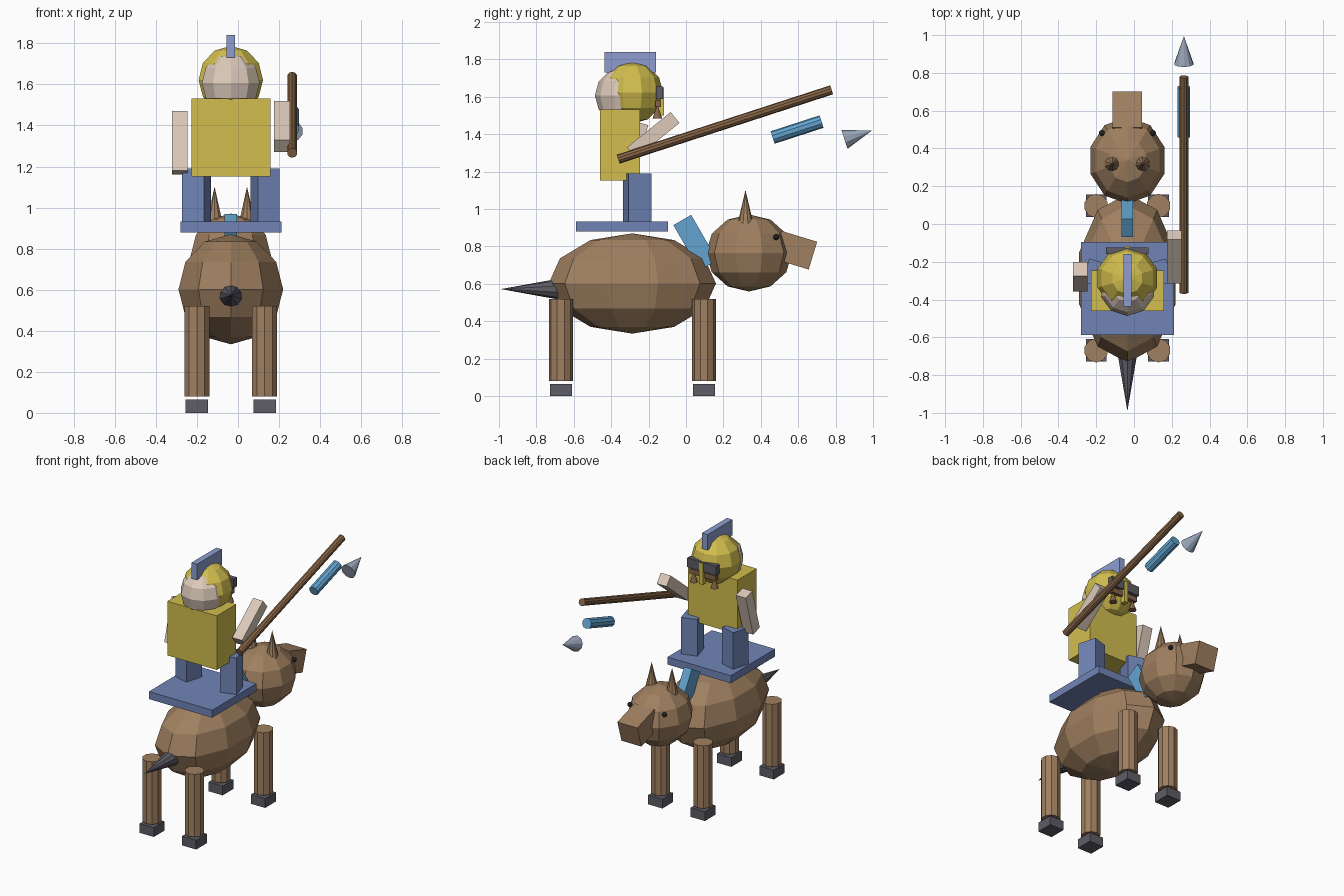
import bpy, bmesh
from math import radians
from mathutils import Matrix

cube = bpy.data.objects.get("Cube")
if cube:
    bpy.data.objects.remove(cube, do_unlink=True)

CX = -0.035  # mirror plane of animal and rider


def material(name, rgb):
    linear = [((c / 255 + 0.055) / 1.055) ** 2.4 for c in rgb] + [1]
    m = bpy.data.materials.new(name)
    m.use_nodes = True
    m.diffuse_color = linear
    m.node_tree.nodes["Principled BSDF"].inputs["Base Color"].default_value = linear
    return m


brown = material("hide brown", (160, 128, 96))
wood = material("dark wood brown", (134, 100, 70))
gold = material("armour gold", (210, 190, 78))
blue = material("saddle blue", (112, 132, 182))
crest_blue = material("crest blue", (142, 158, 208))
sky = material("bright blue", (98, 164, 208))
skin = material("skin beige", (220, 202, 186))
grey = material("dark grey", (94, 92, 102))
steel = material("steel", (155, 168, 188))
black = material("black", (35, 33, 36))


def finish(name, bm, mat, loc, tilt=0, turn=0):
    """tilt leans the local z axis towards +y; turn spins about z."""
    bm.transform(Matrix.Rotation(radians(turn), 4, 'Z') @ Matrix.Rotation(radians(-tilt), 4, 'X'))
    mesh = bpy.data.meshes.new(name)
    bm.to_mesh(mesh)
    bm.free()
    mesh.materials.append(mat)
    ob = bpy.data.objects.new(name, mesh)
    ob.location = loc
    bpy.context.collection.objects.link(ob)


def box(name, mat, size, loc, tilt=0, turn=0):
    bm = bmesh.new()
    bmesh.ops.create_cube(bm, size=1)
    bmesh.ops.scale(bm, vec=size, verts=bm.verts)
    finish(name, bm, mat, loc, tilt, turn)


def cone(name, mat, r1, r2, length, loc, tilt=0):
    bm = bmesh.new()
    bmesh.ops.create_cone(bm, cap_ends=True, segments=10, radius1=r1, radius2=r2, depth=length)
    finish(name, bm, mat, loc, tilt)


def ball(name, mat, radii, loc):
    bm = bmesh.new()
    bmesh.ops.create_uvsphere(bm, u_segments=10, v_segments=6, radius=1)
    bmesh.ops.scale(bm, vec=radii, verts=bm.verts)
    finish(name, bm, mat, loc)


# Mount: body, head and neck
ball("mount_body", brown, (0.268, 0.447, 0.268), (CX, -0.287, 0.602))
ball("mount_head", brown, (0.206, 0.23, 0.206), (CX, 0.337, 0.765))
box("snout", brown, (0.155, 0.2, 0.155), (CX, 0.583, 0.78), tilt=17)
box("neck", sky, (0.06, 0.11, 0.28), (CX, 0.05, 0.82), tilt=-30)
cone("tail", grey, 0.056, 0, 0.31, (CX, -0.835, 0.572), tilt=-90)

# Paired parts
for s, side in ((-1, "right"), (1, "left")):
    cone("ear_" + side, brown, 0.042, 0, 0.18, (CX + s * 0.079, 0.318, 1.012))
    ball("eye_" + side, black, (0.016,) * 3, (CX + s * 0.135, 0.482, 0.85))
    for y, end in ((-0.669, "rear"), (0.096, "fore")):
        x = CX + s * 0.165
        cone(f"{end}_leg_{side}", brown, 0.064, 0.064, 0.44, (x, y, 0.3))
        box(f"{end}_hoof_{side}", grey, (0.11, 0.118, 0.065), (x, y, 0.0325))
    box("rider_leg_" + side, blue, (0.111, 0.128, 0.265), (CX + s * 0.167, -0.26, 1.057), turn=s * 16)
    cone("moustache_tip_" + side, wood, 0.026, 0, 0.075, (CX + s * 0.08, -0.153, 1.522))

# Saddle and rider
box("saddle", blue, (0.492, 0.492, 0.053), (CX, -0.342, 0.906))
box("torso", gold, (0.385, 0.214, 0.38), (CX, -0.353, 1.342))
ball("rider_head", skin, (0.148,) * 3, (CX, -0.339, 1.607))
ball("helmet", gold, (0.165,) * 3, (CX, -0.287, 1.622))
box("crest", crest_blue, (0.043, 0.276, 0.11), (CX, -0.298, 1.785))
box("visor", grey, (0.225, 0.036, 0.065), (CX, -0.142, 1.622))
box("moustache", wood, (0.2, 0.03, 0.035), (CX, -0.148, 1.562))
box("nose_guard", gold, (0.03, 0.035, 0.15), (CX, -0.135, 1.575))
box("hanging_arm", skin, (0.077, 0.077, 0.3), (-0.284, -0.28, 1.315), tilt=16)
box("raised_arm", skin, (0.077, 0.075, 0.3), (0.214, -0.175, 1.395), tilt=51)

# Lance in three separate pieces
cone("lance_shaft", wood, 0.025, 0.025, 1.2, (0.264, 0.208, 1.452), tilt=72)
cone("lance_sleeve", sky, 0.035, 0.035, 0.275, (0.264, 0.594, 1.425), tilt=72)
cone("lance_tip", steel, 0.053, 0, 0.155, (0.264, 0.921, 1.396), tilt=72)
